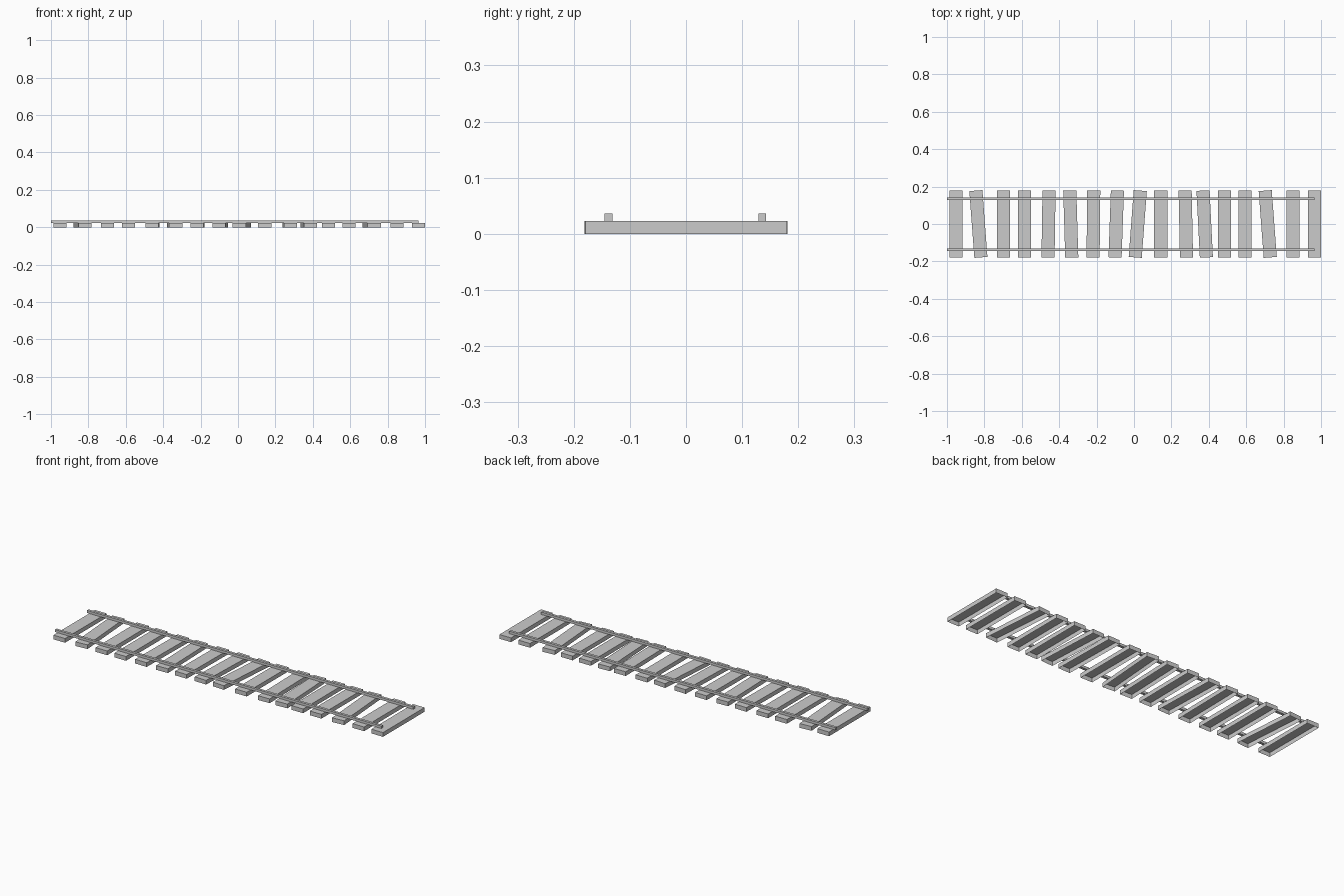
import bpy, bmesh
from mathutils import Matrix

if "Cube" in bpy.data.objects:
    bpy.data.objects.remove(bpy.data.objects["Cube"])

def box(name, size, loc, rot=0.0, open_bottom=False):
    bm = bmesh.new()
    bmesh.ops.create_cube(bm, size=1, matrix=Matrix.Diagonal((*size, 1)))
    if open_bottom:
        bm.normal_update()
        low = [f for f in bm.faces if f.normal.z < -0.5]
        bmesh.ops.delete(bm, geom=low, context='FACES_ONLY')
    me = bpy.data.meshes.new(name)
    bm.to_mesh(me)
    bm.free()
    ob = bpy.data.objects.new(name, me)
    ob.location = loc
    ob.rotation_euler.z = rot
    bpy.context.collection.objects.link(ob)
    return ob

# Sleepers: (x position, twist), hollow underneath
SLEEPER_H = 0.023
sleepers = [(-0.952, 0), (-0.832, 0.075), (-0.698, 0), (-0.585, 0.0), (-0.457, -0.015),
            (-0.338, 0.03), (-0.217, -0.01), (-0.095, -0.035), (0.02, -0.075),
            (0.143, 0), (0.277, 0.02), (0.378, 0.05), (0.483, 0), (0.593, 0),
            (0.715, 0.075), (0.85, 0), (0.964, 0.0)]
for i, (x, twist) in enumerate(sleepers):
    box(f"sleeper_{i + 1}", (0.07, 0.358, SLEEPER_H), (x, 0, SLEEPER_H / 2), twist, True)

# Rails, stopping short of the right end
for name, y in (("front_rail", -0.138), ("back_rail", 0.136)):
    box(name, (1.965, 0.014, 0.0135), (-0.0175, y, SLEEPER_H + 0.00675))
